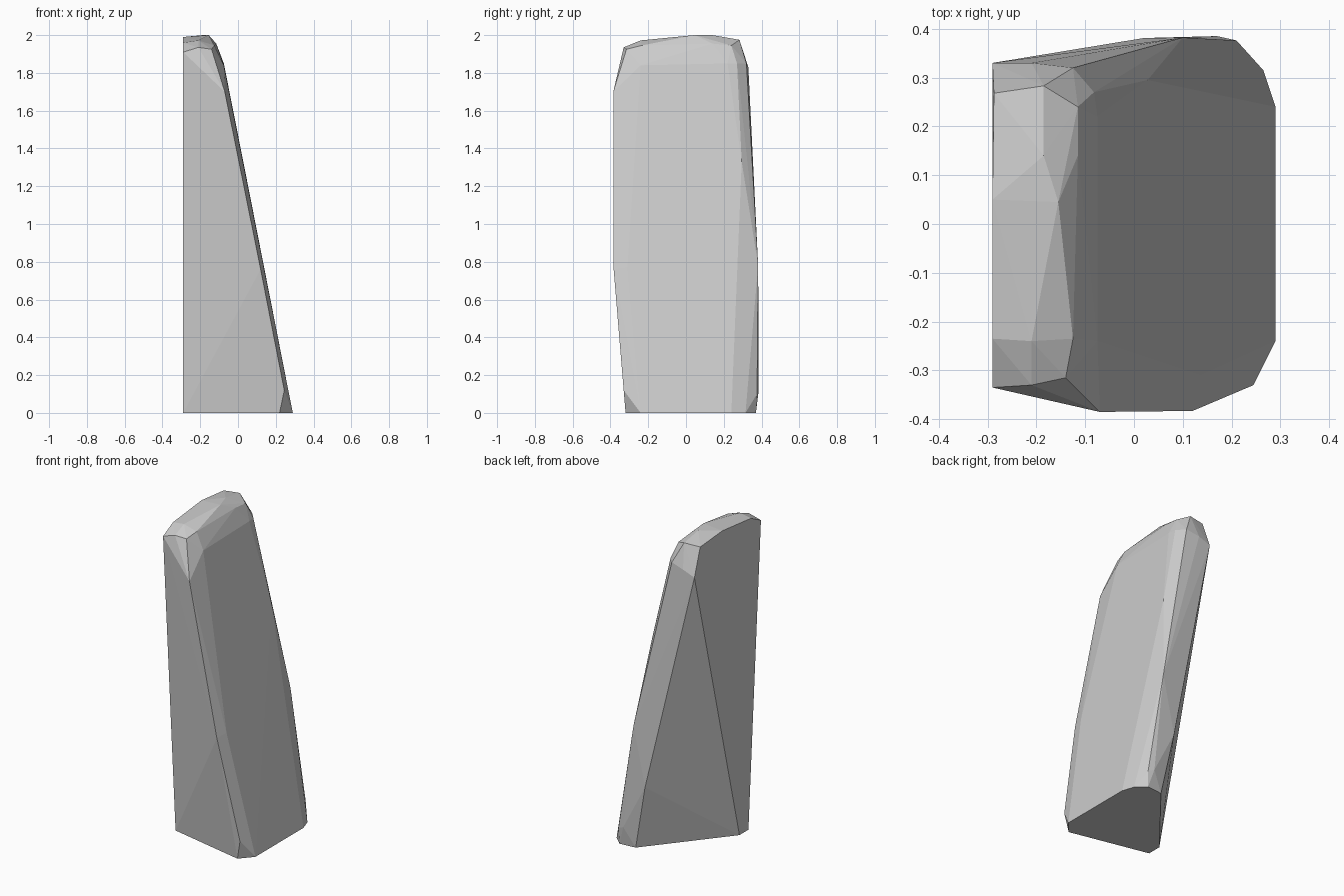
import bpy, bmesh

# Corner points of the faceted wedge, grouped by region
base = [(-.29, -.21, 0), (.22, -.32, 0), (.29, -.24, 0), (.29, .24, 0),
        (.265, .315, 0), (.205, .37, 0), (.10, .36, 0), (-.29, -.12, 0)]
front_edge = [(.245, -.33, .12), (.12, -.383, .76), (-.07, -.385, 1.70)]
slope = [(.137, -.31, .77), (-.075, -.24, 1.84), (-.075, .22, 1.85),
         (.028, .295, 1.33)]
back_edge = [(.21, .376, .10), (.17, .385, .12), (.10, .382, .78),
             (.02, .381, .41), (-.125, .32, 1.85), (-.21, .33, 1.83),
             (-.29, .33, 1.80)]
crown = [(-.29, -.335, 1.91), (-.21, -.33, 1.935), (-.14, -.315, 1.925),
         (-.29, -.235, 1.96), (-.21, -.24, 1.972), (-.125, -.235, 1.945),
         (-.29, .05, 1.99), (-.155, .045, 2.0), (-.185, .14, 2.0),
         (-.115, .14, 1.955), (-.115, .24, 1.945), (-.082, .27, 1.85),
         (-.185, .283, 1.975), (-.287, .268, 1.97)]

# Stone slab: convex skin over the corner points
bm = bmesh.new()
for p in base + front_edge + slope + back_edge + crown:
    bm.verts.new(p)
hull = bmesh.ops.convex_hull(bm, input=bm.verts)
loose = [v for v in bm.verts if not v.link_faces]
bmesh.ops.delete(bm, geom=loose, context='VERTS')
bmesh.ops.recalc_face_normals(bm, faces=bm.faces)

mesh = bpy.data.meshes.new("stone_slab")
bm.to_mesh(mesh)
bm.free()
slab = bpy.data.objects.new("stone_slab", mesh)
bpy.context.collection.objects.link(slab)

# Soften shallow facets, keep strong edges sharp
bpy.context.view_layer.objects.active = slab
slab.select_set(True)
bpy.ops.object.shade_flat()
